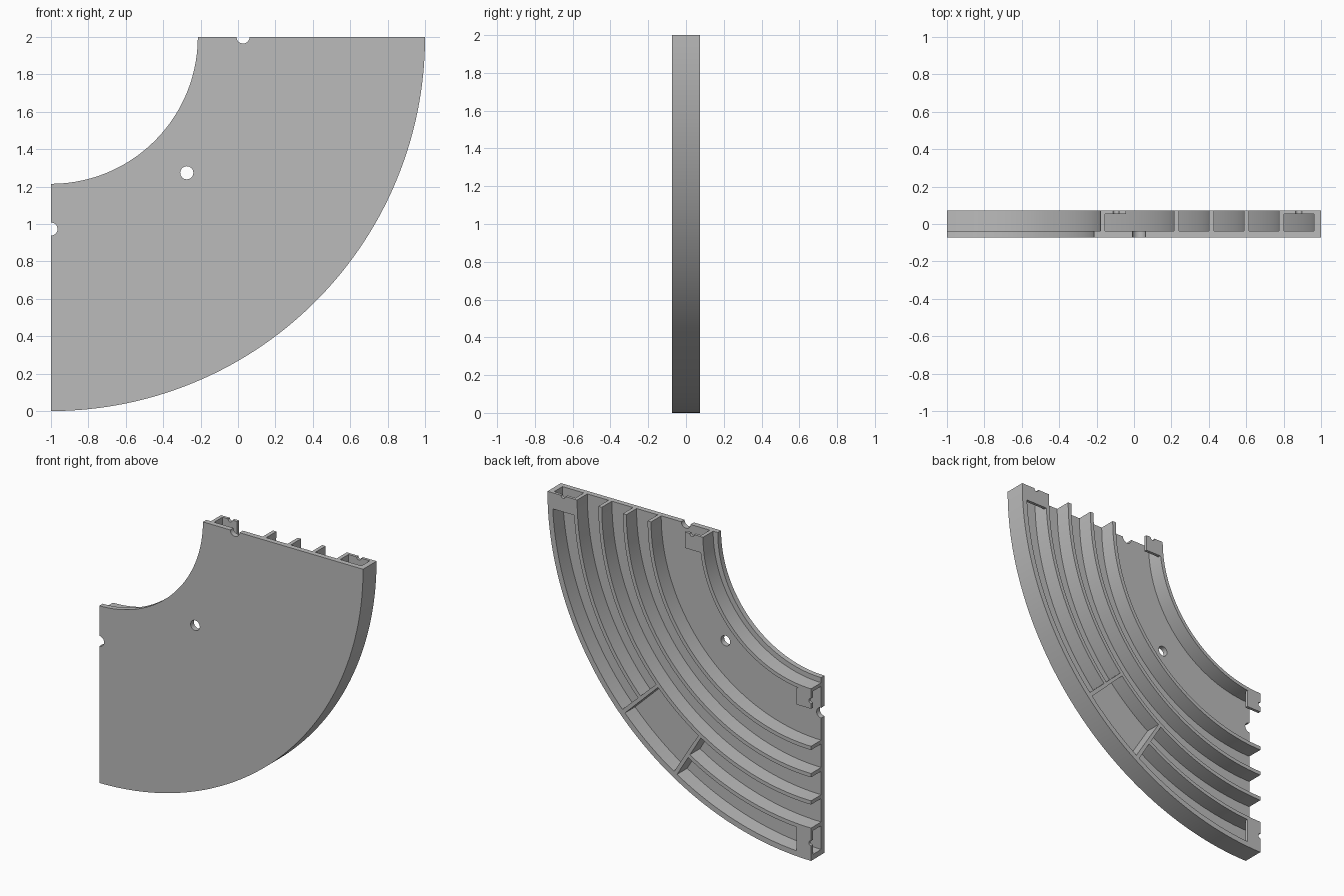
import bpy, bmesh
from math import sin, cos, radians, pi
from mathutils import Matrix

cube = bpy.data.objects.get("Cube")
if cube:
    bpy.data.objects.remove(cube)

grey = bpy.data.materials.new("light_grey")
grey.use_nodes = True
COLOUR = (0.5, 0.5, 0.5, 1)
grey.diffuse_color = COLOUR
grey.node_tree.nodes["Principled BSDF"].inputs["Base Color"].default_value = COLOUR

# Arc centre and depth levels
CX, CZ = -1.0, 2.0
FRONT, FLOOR, LIP, BACK = -0.073, -0.037, 0.053, 0.073
parts = []


def finish(name, bm):
    bmesh.ops.recalc_face_normals(bm, faces=bm.faces)
    mesh = bpy.data.meshes.new(name)
    bm.to_mesh(mesh)
    bm.free()
    mesh.materials.append(grey)
    ob = bpy.data.objects.new(name, mesh)
    bpy.context.collection.objects.link(ob)
    parts.append(ob)
    return ob


def sector(name, r0, r1, y0, y1, a0=0, a1=90):
    """Curved bar of rectangular section; the angle runs from straight down to +x."""
    bm = bmesh.new()
    steps = max(1, round(a1 - a0))
    rings = []
    for i in range(steps + 1):
        a = radians(a0 + (a1 - a0) * i / steps)
        rings.append([bm.verts.new((CX + r * sin(a), y, CZ - r * cos(a)))
                      for r, y in ((r0, y0), (r1, y0), (r1, y1), (r0, y1))])
    for p, q in zip(rings, rings[1:]):
        for k in range(4):
            n = (k + 1) % 4
            bm.faces.new((p[k], p[n], q[n], q[k]))
    bm.faces.new(rings[0])
    bm.faces.new(rings[-1])
    return finish(name, bm)


def box(name, x0, x1, y0, y1, z0, z1):
    bm = bmesh.new()
    bmesh.ops.create_cube(bm, size=1)
    for v in bm.verts:
        v.co = ((x0, x1)[v.co.x > 0], (y0, y1)[v.co.y > 0], (z0, z1)[v.co.z > 0])
    return finish(name, bm)


def drill(ob, x, z, radius):
    """Cut a round hole through a part from front to back."""
    bm = bmesh.new()
    bmesh.ops.create_cone(bm, cap_ends=True, segments=32, radius1=radius, radius2=radius,
                          depth=1, matrix=Matrix.Translation((x, 0, z)) @ Matrix.Rotation(pi / 2, 4, 'X'))
    cutter = finish("cutter", bm)
    parts.remove(cutter)
    cutter.hide_render = True
    mod = ob.modifiers.new("hole", 'BOOLEAN')
    mod.operation, mod.solver, mod.object = 'DIFFERENCE', 'EXACT', cutter
    graph = bpy.context.evaluated_depsgraph_get()
    mesh = bpy.data.meshes.new_from_object(ob.evaluated_get(graph))
    ob.modifiers.clear()
    ob.data = mesh
    bpy.data.objects.remove(cutter)


# Front plate with a centre hole and a half hole at each end
plate = sector("face_plate", 0.785, 2.0, FRONT, FLOOR)
for angle in (0, 45, 90):
    a = radians(angle)
    drill(plate, CX + 1.027 * sin(a), CZ - 1.027 * cos(a), 0.035)

# Rims and full-length ribs
sector("inner_rim", 0.82, 0.845, FLOOR, BACK)
sector("outer_rim", 1.963, 2.0, FLOOR, BACK)
for i, r in enumerate((1.214, 1.401, 1.588)):
    sector(f"rib_{i + 1}", r, r + 0.026, FLOOR, BACK)

# Fourth rib, interrupted by an open pocket with a wall at each end
POCKET = (32, 46)
sector("broken_rib_lower", 1.775, 1.801, FLOOR, BACK, 0, POCKET[0])
sector("broken_rib_upper", 1.775, 1.801, FLOOR, BACK, POCKET[1], 90)
sector("pocket_wall_lower", 1.61, 1.966, FLOOR, BACK, POCKET[0] - 0.8, POCKET[0])
sector("pocket_wall_upper", 1.61, 1.966, FLOOR, BACK, POCKET[1], POCKET[1] + 0.8)

# Notched connector tabs at both ends
TAB = 0.11
for label, r0, r1, notch in (("inner", 0.84, 0.957, 0.904), ("outer", 1.795, 1.968, 1.88)):
    top = box(label + "_tab_top", CX + r0, CX + r1, LIP, BACK, CZ - TAB, CZ)
    drill(top, CX + notch, CZ, 0.017)
    side = box(label + "_tab_side", CX, CX + TAB, LIP, BACK, CZ - r1, CZ - r0)
    drill(side, CX, CZ - notch, 0.017)

# Smooth the curved walls and keep the corners crisp
bpy.ops.object.select_all(action='DESELECT')
for ob in parts:
    ob.select_set(True)
bpy.context.view_layer.objects.active = plate
bpy.ops.object.shade_smooth_by_angle(angle=radians(30))
